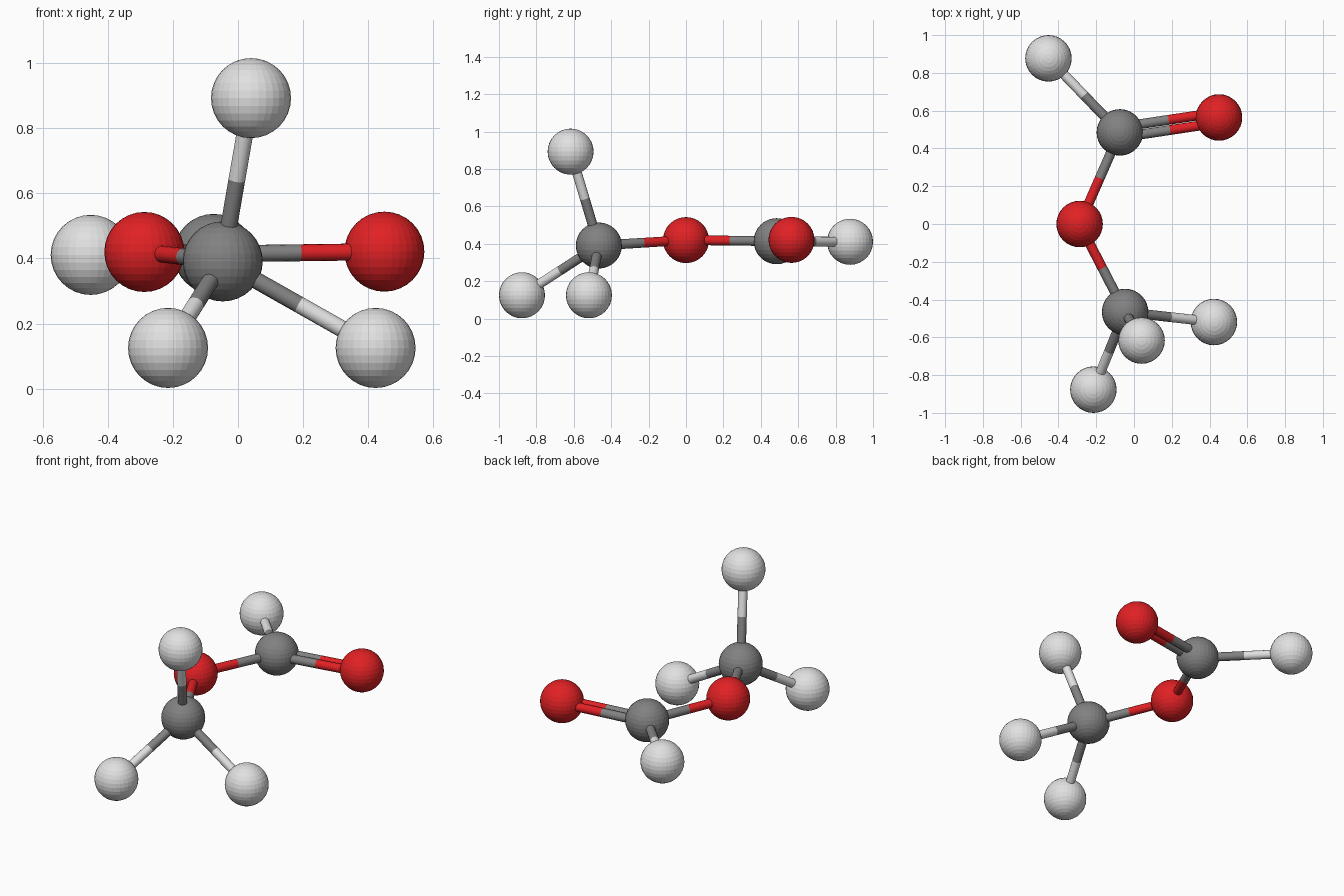
import bpy
from mathutils import Vector

if "Cube" in bpy.data.objects:
    bpy.data.objects.remove(bpy.data.objects["Cube"], do_unlink=True)

BALL_R = 0.123
ROD_R = 0.026


def material(name, rgb):
    m = bpy.data.materials.new(name)
    m.use_nodes = True
    m.diffuse_color = (*rgb, 1)
    m.node_tree.nodes["Principled BSDF"].inputs["Base Color"].default_value = (*rgb, 1)
    return m


WHITE = material("pale grey", (0.75, 0.75, 0.75))
GREY = material("dark grey", (0.22, 0.22, 0.22))
RED = material("red", (0.75, 0.015, 0.018))

# Balls: position and colour
balls = {
    "methyl_top_hydrogen": ((0.04, -0.617, 0.893), WHITE),
    "methyl_right_hydrogen": ((-0.215, -0.877, 0.125), WHITE),
    "methyl_left_hydrogen": ((0.423, -0.519, 0.125), WHITE),
    "methyl_carbon": ((-0.047, -0.466, 0.391), GREY),
    "bridge_oxygen": ((-0.288, 0.0, 0.42), RED),
    "rear_carbon": ((-0.075, 0.485, 0.414), GREY),
    "side_oxygen": ((0.45, 0.564, 0.421), RED),
    "rear_hydrogen": ((-0.453, 0.877, 0.411), WHITE),
}

# Rods: the two balls joined, and the number of parallel rods
rods = [
    ("methyl_carbon", "methyl_top_hydrogen", 1),
    ("methyl_carbon", "methyl_right_hydrogen", 1),
    ("methyl_carbon", "methyl_left_hydrogen", 1),
    ("methyl_carbon", "bridge_oxygen", 1),
    ("rear_carbon", "bridge_oxygen", 1),
    ("rear_carbon", "side_oxygen", 2),
    ("rear_carbon", "rear_hydrogen", 1),
]


def finish(name, mat):
    obj = bpy.context.object
    obj.name = name
    obj.data.materials.append(mat)


def half_rod(name, start, end, mat):
    axis = end - start
    bpy.ops.mesh.primitive_cylinder_add(
        vertices=16, radius=ROD_R, depth=axis.length, location=(start + end) / 2,
        rotation=axis.to_track_quat("Z", "Y").to_euler())
    finish(name, mat)
    bpy.ops.object.shade_smooth_by_angle()


# Faceted balls
for name, (place, mat) in balls.items():
    bpy.ops.mesh.primitive_uv_sphere_add(
        segments=32, ring_count=16, radius=BALL_R, location=place)
    finish(name, mat)

# Each rod changes colour halfway between its balls
for a, b, count in rods:
    p, q = Vector(balls[a][0]), Vector(balls[b][0])
    side = (q - p).cross(Vector((0, 0, 1))).normalized()
    for i in range(count):
        shift = side * (i - (count - 1) / 2) * ROD_R * 2.1
        middle = (p + q) / 2 + shift
        half_rod(f"{a}_to_{b}_near_rod", p + shift, middle, balls[a][1])
        half_rod(f"{a}_to_{b}_far_rod", middle, q + shift, balls[b][1])
